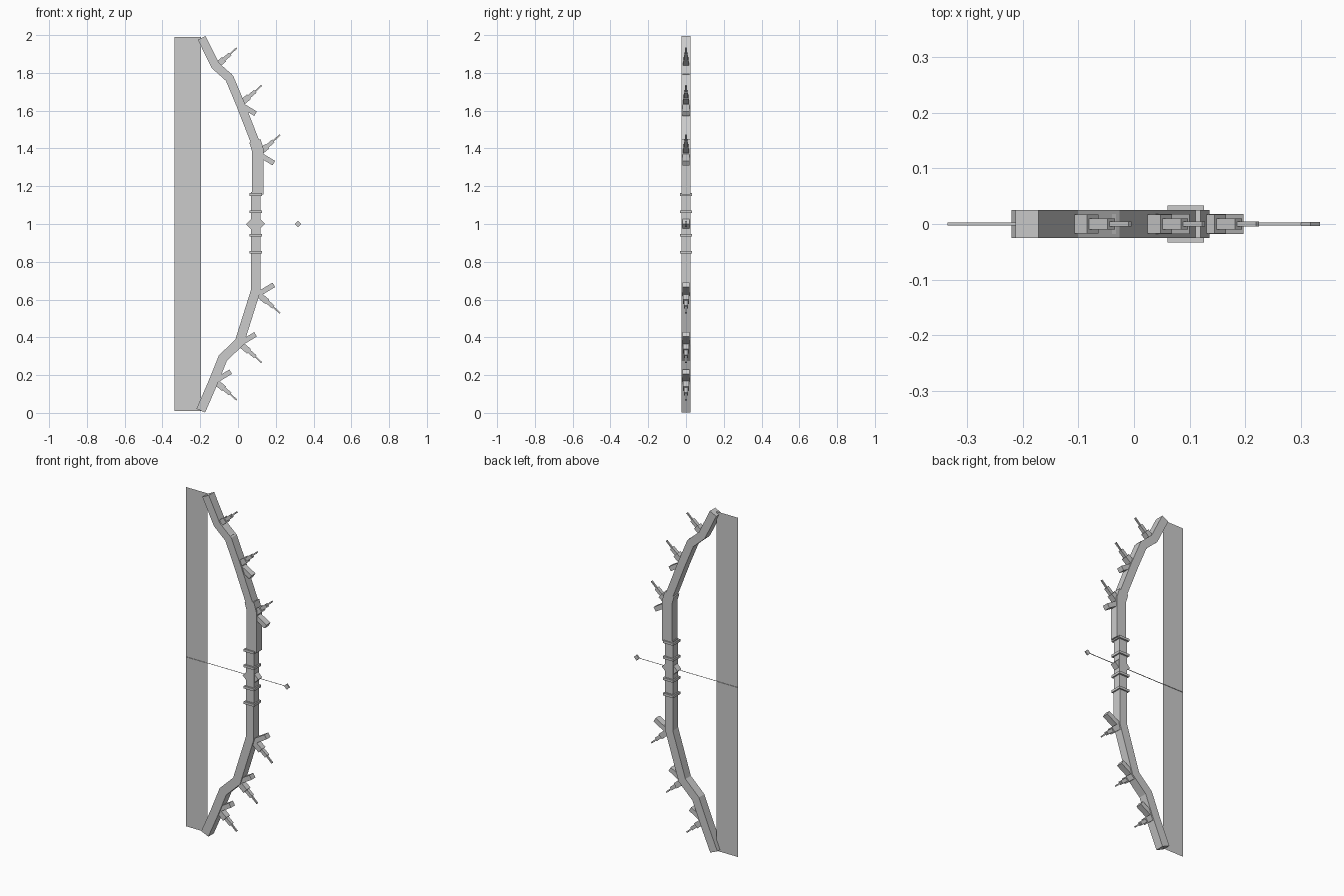
import bpy, bmesh, math
from mathutils import Vector

if "Cube" in bpy.data.objects:
    bpy.data.objects.remove(bpy.data.objects["Cube"])

grey = bpy.data.materials.new("plain grey")
grey.diffuse_color = (0.6, 0.6, 0.6, 1)
grey.use_nodes = True
grey.node_tree.nodes["Principled BSDF"].inputs["Base Color"].default_value = grey.diffuse_color


def finish(bm, name):
    bmesh.ops.recalc_face_normals(bm, faces=bm.faces[:])
    me = bpy.data.meshes.new(name)
    bm.to_mesh(me)
    bm.free()
    me.materials.append(grey)
    ob = bpy.data.objects.new(name, me)
    bpy.context.collection.objects.link(ob)
    return ob


def add_strip(bm, pts, width, depth):
    """Mitred rectangular bar along a path in the x-z plane."""
    pts = [Vector(p) for p in pts]
    rings = []
    for i, p in enumerate(pts):
        d0 = (p - pts[i - 1]).normalized() if i else None
        d1 = (pts[i + 1] - p).normalized() if i < len(pts) - 1 else None
        d0, d1 = d0 or d1, d1 or d0
        t = (d0 + d1).normalized()
        n = Vector((-t.y, t.x)) * (width / 2 / max(0.5, t.dot(d0)))
        rings.append([bm.verts.new((p.x + s * n.x, y * depth / 2, p.y + s * n.y))
                      for s, y in ((-1, -1), (1, -1), (1, 1), (-1, 1))])
    for a, b in zip(rings, rings[1:]):
        for k in range(4):
            bm.faces.new((a[k], a[(k + 1) % 4], b[(k + 1) % 4], b[k]))
    bm.faces.new(rings[0])
    bm.faces.new(rings[-1])


def bar(name, pts, width, depth):
    bm = bmesh.new()
    add_strip(bm, pts, width, depth)
    return finish(bm, name)


def sheet(name, corners):
    bm = bmesh.new()
    bm.faces.new([bm.verts.new(c) for c in corners])
    return finish(bm, name)


# Limbs and grip
bar("upper_limb", [(-0.192, 1.985), (-0.119, 1.838), (-0.045, 1.772),
                   (0.013, 1.634), (0.108, 1.39)], 0.046, 0.05)
bar("upper_riser", [(0.09, 1.44), (0.105, 1.39), (0.105, 1.156)], 0.062, 0.05)
bar("grip", [(0.093, 1.17), (0.093, 0.84)], 0.05, 0.046)
bar("lower_limb", [(0.093, 0.86), (0.093, 0.645), (0.008, 0.375), (-0.08, 0.29),
                   (-0.135, 0.154), (-0.197, 0.012)], 0.05, 0.05)

# Grip rings
for i, z in enumerate((1.156, 1.064, 0.94, 0.85)):
    bar(f"grip_ring_{i + 1}", [(0.093, z - 0.007), (0.093, z + 0.007)], 0.066, 0.066)

# Diamond studs either side of the grip
for name, x in (("inner_stud", 0.07), ("outer_stud", 0.116)):
    bar(name, [(x - 0.014, 0.986), (x + 0.014, 1.014)], 0.038, 0.036)

# Thorns: stepped spike and short stub, mirrored about mid height
for i, (x, z) in enumerate(((-0.119, 1.835), (0.013, 1.637), (0.11, 1.375))):
    for side, up in (("upper", 1), ("lower", -1)):
        def pt(dx, dz):
            return (x + dx, 1 + up * (z + dz - 1))
        bm = bmesh.new()
        add_strip(bm, [pt(-0.005, -0.005), pt(0.045, 0.037)], 0.032, 0.034)
        add_strip(bm, [pt(0.04, 0.033), pt(0.078, 0.065)], 0.02, 0.02)
        add_strip(bm, [pt(0.07, 0.058), pt(0.112, 0.097)], 0.008, 0.009)
        finish(bm, f"{side}_thorn_{i + 1}")
        bar(f"{side}_stub_{i + 1}", [pt(0.0, -0.005), pt(0.08, -0.053)], 0.027, 0.036)

# String sheet, arrow shaft and arrow tip
sheet("string_sheet", [(-0.335, 0, 0.01), (-0.197, 0, 0.01),
                       (-0.197, 0, 1.99), (-0.335, 0, 1.99)])
sheet("arrow_shaft", [(-0.335, -0.003, 1), (0.32, -0.003, 1),
                      (0.32, 0.003, 1), (-0.335, 0.003, 1)])
bar("arrow_tip", [(0.3085, 0.9915), (0.3255, 1.0085)], 0.024, 0.008)
